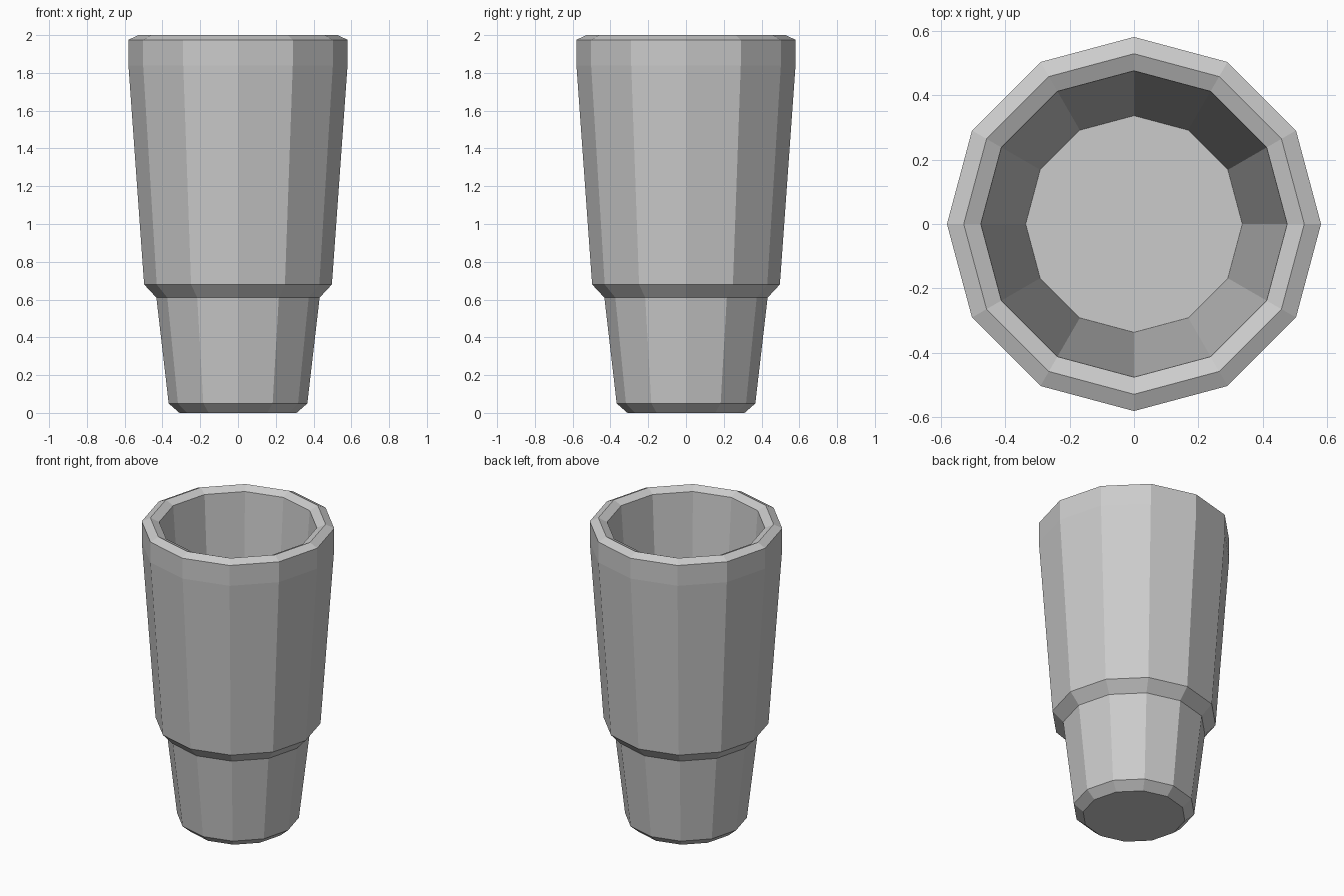
import bpy, bmesh
from math import sin, cos, pi

if "Cube" in bpy.data.objects:
    bpy.data.objects.remove(bpy.data.objects["Cube"])

SIDES = 12

# Tumbler profile (radius, z): outside from base to rim, then down the inside to the floor
profile = [(0.31, 0.0), (0.367, 0.05), (0.432, 0.61), (0.497, 0.68),
           (0.58, 1.84), (0.58, 1.975), (0.528, 2.0), (0.475, 1.975),
           (0.336, 0.07)]

bm = bmesh.new()
rings = [[bm.verts.new((r * cos(2 * pi * i / SIDES), r * sin(2 * pi * i / SIDES), z))
          for i in range(SIDES)] for r, z in profile]

# Walls between neighbouring rings
for lower, upper in zip(rings, rings[1:]):
    for i in range(SIDES):
        j = (i + 1) % SIDES
        bm.faces.new((lower[i], lower[j], upper[j], upper[i]))

# Underside and inner floor
bm.faces.new(rings[0][::-1])
bm.faces.new(rings[-1])
bmesh.ops.recalc_face_normals(bm, faces=bm.faces)

mesh = bpy.data.meshes.new("tumbler_cup")
bm.to_mesh(mesh)
bm.free()
bpy.context.collection.objects.link(bpy.data.objects.new("tumbler_cup", mesh))
